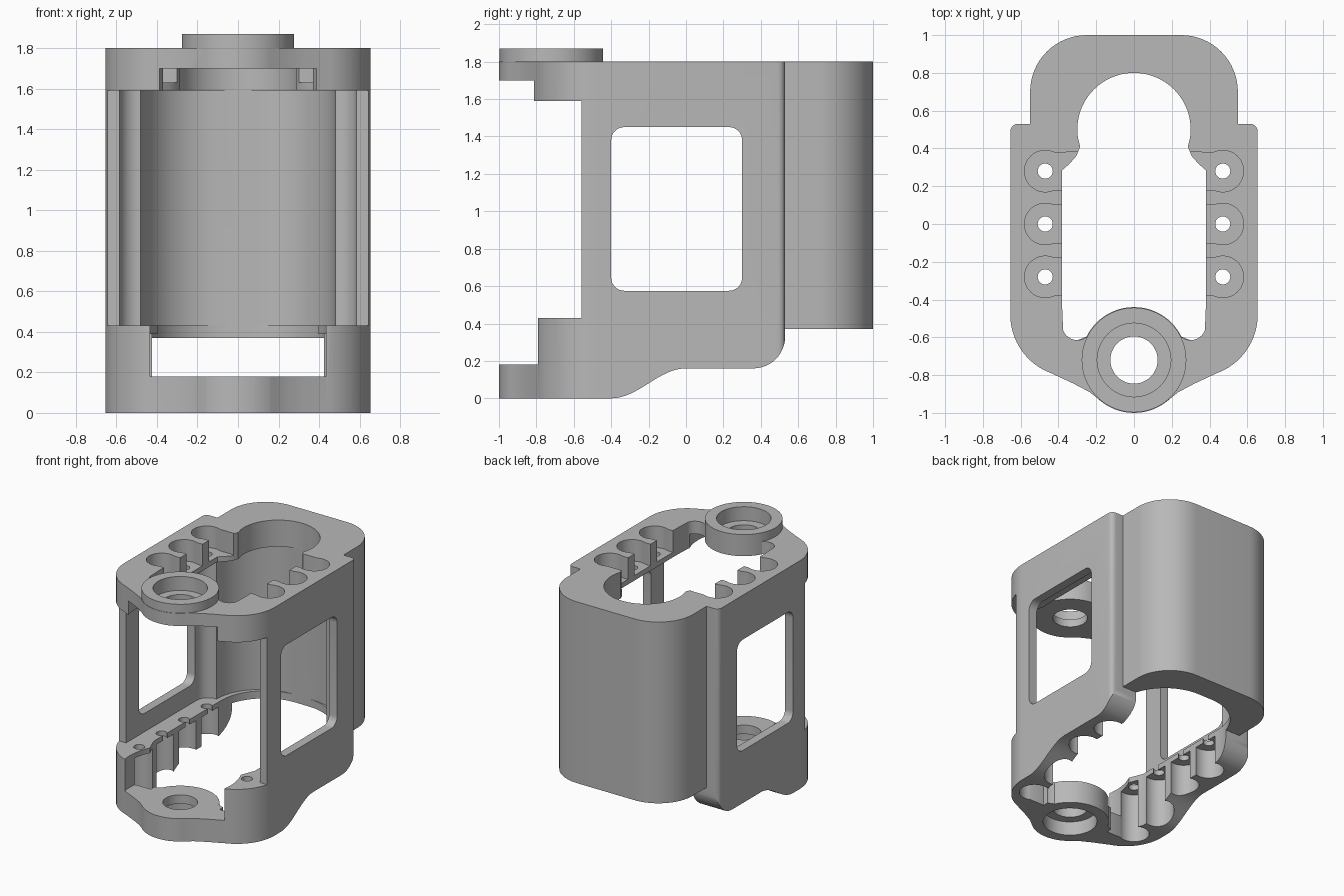
import bpy, bmesh
from math import sin, cos, radians
from mathutils import Vector

if "Cube" in bpy.data.objects:
    bpy.data.objects.remove(bpy.data.objects["Cube"], do_unlink=True)

grey = bpy.data.materials.new("plain_grey")
grey.use_nodes = True
grey.diffuse_color = (0.48, 0.48, 0.48, 1)
grey.node_tree.nodes["Principled BSDF"].inputs["Base Color"].default_value = (0.48, 0.48, 0.48, 1)


def arc(cx, cy, r, start, end, n=16):
    angles = [radians(start + (end - start) * i / n) for i in range(n + 1)]
    return [(cx + r * cos(a), cy + r * sin(a)) for a in angles]


def mirrored(half):
    """Close a right-hand half outline with its mirror image."""
    return half + [(-x, y) for x, y in reversed(half) if x > 1e-5]


def rounded(x0, y0, x1, y1, r):
    return (arc(x1 - r, y0 + r, r, -90, 0, 8) + arc(x1 - r, y1 - r, r, 0, 90, 8)
            + arc(x0 + r, y1 - r, r, 90, 180, 8) + arc(x0 + r, y0 + r, r, 180, 270, 8))


def prism(name, outline, low, high, along="z"):
    """Extrude a plan outline along z, or a (y, z) outline along x."""
    bm = bmesh.new()
    place = (lambda u, v: (u, v, low)) if along == "z" else (lambda u, v: (low, u, v))
    face = bm.faces.new([bm.verts.new(place(u, v)) for u, v in outline])
    moved = bmesh.ops.extrude_face_region(bm, geom=[face])["geom"]
    shift = Vector((0, 0, high - low)) if along == "z" else Vector((high - low, 0, 0))
    bmesh.ops.translate(bm, vec=shift, verts=[g for g in moved if isinstance(g, bmesh.types.BMVert)])
    bmesh.ops.remove_doubles(bm, verts=bm.verts, dist=1e-5)
    bmesh.ops.recalc_face_normals(bm, faces=bm.faces)
    mesh = bpy.data.meshes.new(name)
    bm.to_mesh(mesh)
    bm.free()
    mesh.materials.append(grey)
    obj = bpy.data.objects.new(name, mesh)
    bpy.context.collection.objects.link(obj)
    return obj


def box(x, y0, y1):
    return [(-x, y0), (x, y0), (x, y1), (-x, y1)]


def disc(x, y, r, n=48):
    return arc(x, y, r, 0, 360, n)[:-1]


def combine(body, tool, operation):
    tool.hide_render = True
    mod = body.modifiers.new(operation, "BOOLEAN")
    mod.operation = operation
    mod.solver = "EXACT"
    mod.object = tool
    bpy.context.view_layer.objects.active = body
    bpy.ops.object.modifier_apply(modifier=mod.name)
    bpy.data.objects.remove(tool, do_unlink=True)


def cut(outline, low, high, along="z"):
    combine(frame, prism("cutter", outline, low, high, along), "DIFFERENCE")


def add(outline, low, high):
    combine(frame, prism("boss", outline, low, high), "UNION")


# Solid block from the plan outline
plan = (arc(0, -0.72, 0.28, -90, -56, 8) + [(0.235, -0.89), (0.32, -0.845)]
        + arc(0.325, -0.48, 0.33, -70, 0) + arc(0.615, 0.49, 0.04, 0, 90, 6)
        + [(0.55, 0.53)] + arc(0.25, 0.7, 0.3, 0, 90))
frame = prism("housing_frame", mirrored(plan), 0, 1.8)

# Underside profile: raised back block, rounded side walls, S-curve to the foot
rise = [(-0.4 * i / 16, 0.16 * (0.5 + 0.5 * cos(radians(180 * i / 16)))) for i in range(17)]
under = ([(1.2, -0.2), (1.2, 0.37), (0.53, 0.37)]
         + arc(0.36, 0.33, 0.17, 0, -90, 12) + rise + [(-0.4, -0.2)])
cut(under, -1, 1, "x")

# Open front and inner cavity
cut(box(1, -1.2, -0.56), 0.43, 1.59)
cavity = [(0, -1.2), (0.585, -1.2)] + arc(0.485, 0.32, 0.1, 0, 90, 8) + arc(0.1, 0.42, 0.38, 0, 90)
cut(mirrored(cavity), 0.43, 1.59)

# Clearance around the two bosses
cut(box(1, -1.2, -0.82), 1.5, 1.7)
cut(disc(0, -0.72, 0.4), 1.5, 1.7)
cut(box(1, -1.2, -0.79), 0.18, 0.5)
cut(disc(0, -0.72, 0.44), 0.18, 0.5)

# Opening through the top plate
top_opening = ([(0, -0.5), (0.22, -0.58)] + arc(0.3, -0.535, 0.08, -110, -20, 8)
               + [(0.38, -0.45), (0.38, 0.285), (0.34, 0.32), (0.305, 0.36), (0.285, 0.41)]
               + arc(0, 0.5, 0.3, -8, 90, 24))
cut(mirrored(top_opening), 1.5, 1.95)

# Opening through the lower rails and back lip
low_opening = ([(0, -0.5), (0.22, -0.58)] + arc(0.31, -0.535, 0.08, -110, -20, 8)
               + [(0.44, -0.42)] + arc(0.06, 0.42, 0.38, 0, 90))
cut(mirrored(low_opening), -0.1, 0.5)

# Bosses with stepped bores
add(disc(0, -0.72, 0.277, 64), 1.7, 1.87)
add(disc(0, -0.72, 0.28, 64), 0, 0.18)
cut(disc(0, -0.72, 0.125), -0.1, 2)
cut(disc(0, -0.72, 0.195), 1.76, 2)
cut(disc(0, -0.72, 0.195), -0.1, 0.11)

# Side windows
cut(rounded(-0.4, 0.575, 0.3, 1.45, 0.07), -1, 1, "x")

# Screw pockets: three per side in the top plate, four per side in the rails
for side in (-1, 1):
    for row in (-0.56, -0.28, 0, 0.28):
        keyhole = arc(0.47, row, 0.11, -115, 115, 24) + [(0.3, row + 0.1), (0.3, row - 0.1)]
        keyhole = [(side * x, y) for x, y in keyhole]
        hole = disc(side * 0.47, row, 0.04, 24)
        cut(keyhole, -0.1, 0.39)
        cut(hole, 0.3, 0.5)
        if row > -0.5:
            cut(keyhole, 1.63, 1.95)
            cut(hole, 1.5, 1.7)

# Smooth curved walls, sharp edges
bpy.ops.object.select_all(action="DESELECT")
frame.select_set(True)
bpy.context.view_layer.objects.active = frame
bpy.ops.object.shade_smooth_by_angle(angle=radians(30))
